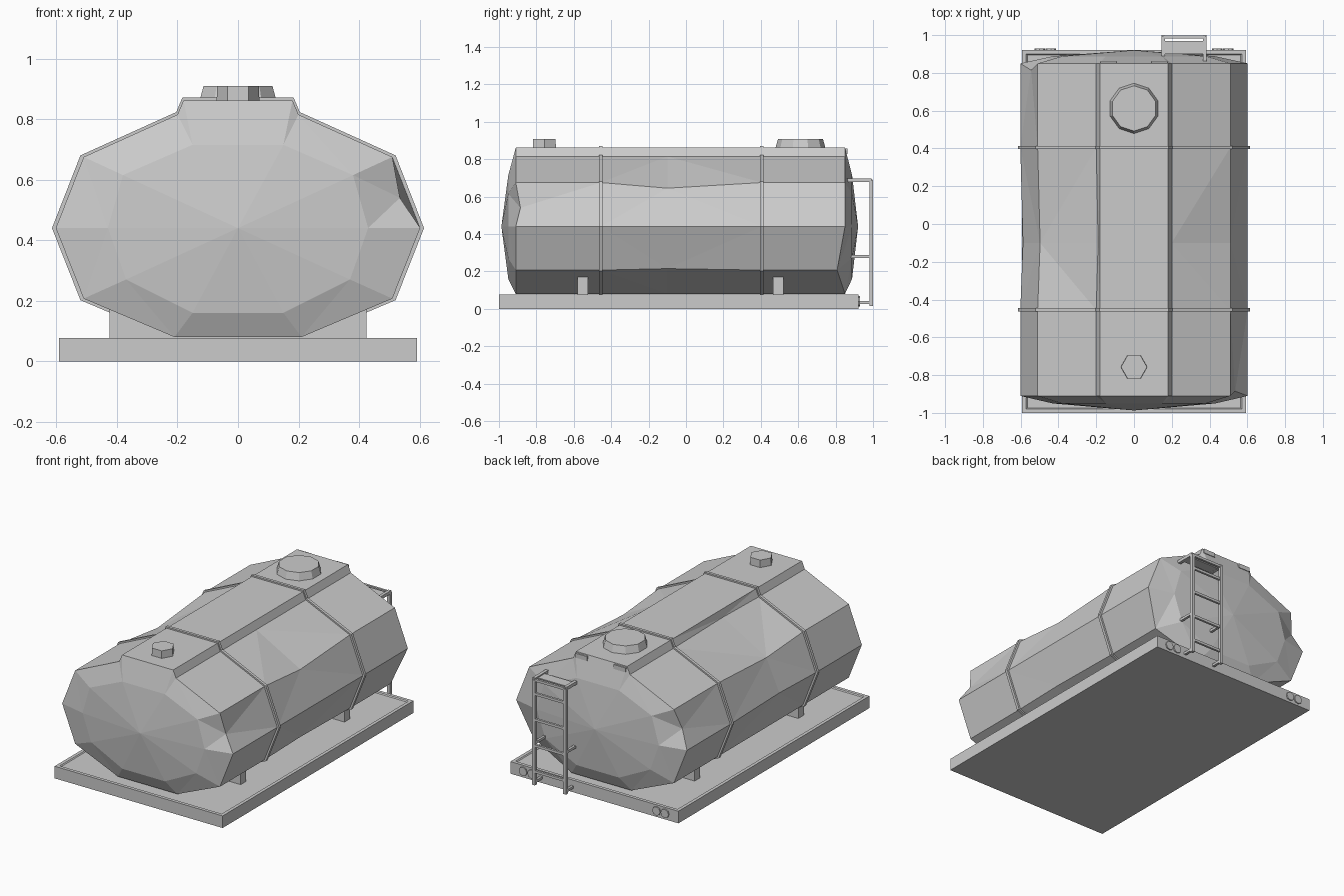
import bpy, bmesh, math
from mathutils import Vector

if "Cube" in bpy.data.objects:
    bpy.data.objects.remove(bpy.data.objects["Cube"])

# Right half of the tank section, top to bottom, and the matching dished end ring
HALF = [(0.18, 0.862), (0.2, 0.815), (0.51, 0.675), (0.602, 0.44), (0.51, 0.207), (0.21, 0.08)]
DISH = [(0.15, 0.715), (0.15, 0.715), (0.38, 0.615), (0.43, 0.44), (0.37, 0.27), (0.15, 0.16)]


def finish(name, bm):
    bmesh.ops.recalc_face_normals(bm, faces=bm.faces)
    me = bpy.data.meshes.new(name)
    bm.to_mesh(me)
    bm.free()
    ob = bpy.data.objects.new(name, me)
    bpy.context.collection.objects.link(ob)
    return ob


def box(name, lo, hi):
    bm = bmesh.new()
    bmesh.ops.create_cube(bm, size=1)
    for v in bm.verts:
        v.co = Vector([(a + b) / 2 + c * (b - a) for a, b, c in zip(lo, hi, v.co)])
    return finish(name, bm)


def cone(name, loc, r1, r2, depth, sides, rot=(0, 0, 0)):
    bpy.ops.mesh.primitive_cone_add(vertices=sides, radius1=r1, radius2=r2, depth=depth,
                                    location=loc, rotation=rot)
    bpy.context.object.name = name


def mirror_section(half):
    return half + [(-x, z) for x, z in reversed(half)]


def ring(bm, section, y):
    return [bm.verts.new((x, y, z)) for x, z in section]


def bridge(bm, a, b):
    n = len(a)
    for i in range(n):
        bm.faces.new((a[i], a[(i + 1) % n], b[(i + 1) % n], b[i]))


# Tank shell with dished ends and a sagging middle
bm = bmesh.new()
full, dish = mirror_section(HALF), mirror_section(DISH)
rings = [ring(bm, dish, -0.95)]
rings += [ring(bm, full, y) for y in (-0.91, -0.455, -0.1, 0.405, 0.85)]
rings.append(ring(bm, dish, 0.888))
for a, b in zip(rings, rings[1:]):
    bridge(bm, a, b)
for end, y in ((rings[0], -0.987), (rings[-1], 0.92)):
    tip = bm.verts.new((0, y, 0.44))
    for i in range(12):
        bm.faces.new((end[i], end[(i + 1) % 12], tip))
mid, front, back = rings[3], rings[1], rings[5]
mid[2].co.z = 0.645
mid[4].co.z = 0.215
mid[9].co = (-0.497, -0.1, 0.64)
mid[8].co.x = -0.588
mid[10].co.x = -0.19
# Knocks in the end rims
back[4].co.y = 0.808
for r, i, j, co in ((front, 2, 3, (0.535, -0.885, 0.54)), (back, 8, 9, (-0.545, 0.815, 0.55))):
    edge = bm.edges.get((r[i], r[j]))
    _, v = bmesh.utils.edge_split(edge, r[i], 0.5)
    v.co = co
bmesh.ops.remove_doubles(bm, verts=bm.verts, dist=0.0005)
bmesh.ops.triangulate(bm, faces=[f for f in bm.faces if len(f.verts) > 3])
finish("tank", bm)

# Straps around the tank
strap = [(x * 1.021, 0.44 + (z - 0.44) * 1.022) for x, z in full]
inner = [(x * 0.98, 0.44 + (z - 0.44) * 0.98) for x, z in full]
for name, y in (("front_strap", -0.455), ("back_strap", 0.405)):
    bm = bmesh.new()
    loops = [ring(bm, s, y + d) for s, d in
             ((inner, -0.009), (strap, -0.009), (strap, 0.009), (inner, 0.009))]
    for k in range(4):
        bridge(bm, loops[k], loops[(k + 1) % 4])
    finish(name, bm)

# Base tray with a shallow recess, and saddles under the tank
base = box("base", (-0.592, -1, 0), (0.592, 0.922, 0.077))
bm = bmesh.new()
bm.from_mesh(base.data)
top = max(bm.faces, key=lambda f: f.calc_center_median().z)
bmesh.ops.inset_region(bm, faces=[top], thickness=0.03, depth=0)
bmesh.ops.inset_region(bm, faces=[top], thickness=0.008, depth=-0.006)
bm.to_mesh(base.data)
bm.free()
for name, y in (("front_saddle", -0.552), ("back_saddle", 0.492)):
    box(name, (-0.425, y - 0.028, 0.06), (0.425, y + 0.028, 0.172))

# Manhole and filler cap
cone("manhole", (0, 0.612, 0.88), 0.136, 0.12, 0.058, 10)
cone("filler_cap", (0, -0.757, 0.88), 0.071, 0.069, 0.058, 6, (0, 0, math.pi / 2))

# Rear lamps
for s in (-1, 1):
    box("upper_lamp", (s * 0.135 - 0.042, 0.84, 0.828), (s * 0.135 + 0.042, 0.863, 0.856))
    for x in (0.44, 0.5):
        cone("base_lamp", (s * x, 0.922, 0.04), 0.028, 0.028, 0.016, 8, (math.pi / 2, 0, 0))

# Ladder: rails with top hooks and braces, rungs, top step
for x in (0.155, 0.375):
    box("ladder_rail", (x - 0.01, 0.98, 0.015), (x + 0.01, 1.0, 0.685))
    box("ladder_hook", (x - 0.01, 0.86, 0.677), (x + 0.01, 0.993, 0.697))
    box("ladder_brace", (x - 0.008, 0.87, 0.272), (x + 0.008, 0.985, 0.288))
    box("ladder_foot", (x - 0.008, 0.91, 0.025), (x + 0.008, 0.985, 0.041))
for z in (0.1, 0.265, 0.43, 0.595, 0.683):
    box("ladder_rung", (0.155, 0.983, z - 0.008), (0.375, 0.997, z + 0.008))
box("ladder_step", (0.155, 0.9, 0.678), (0.375, 0.97, 0.69))
